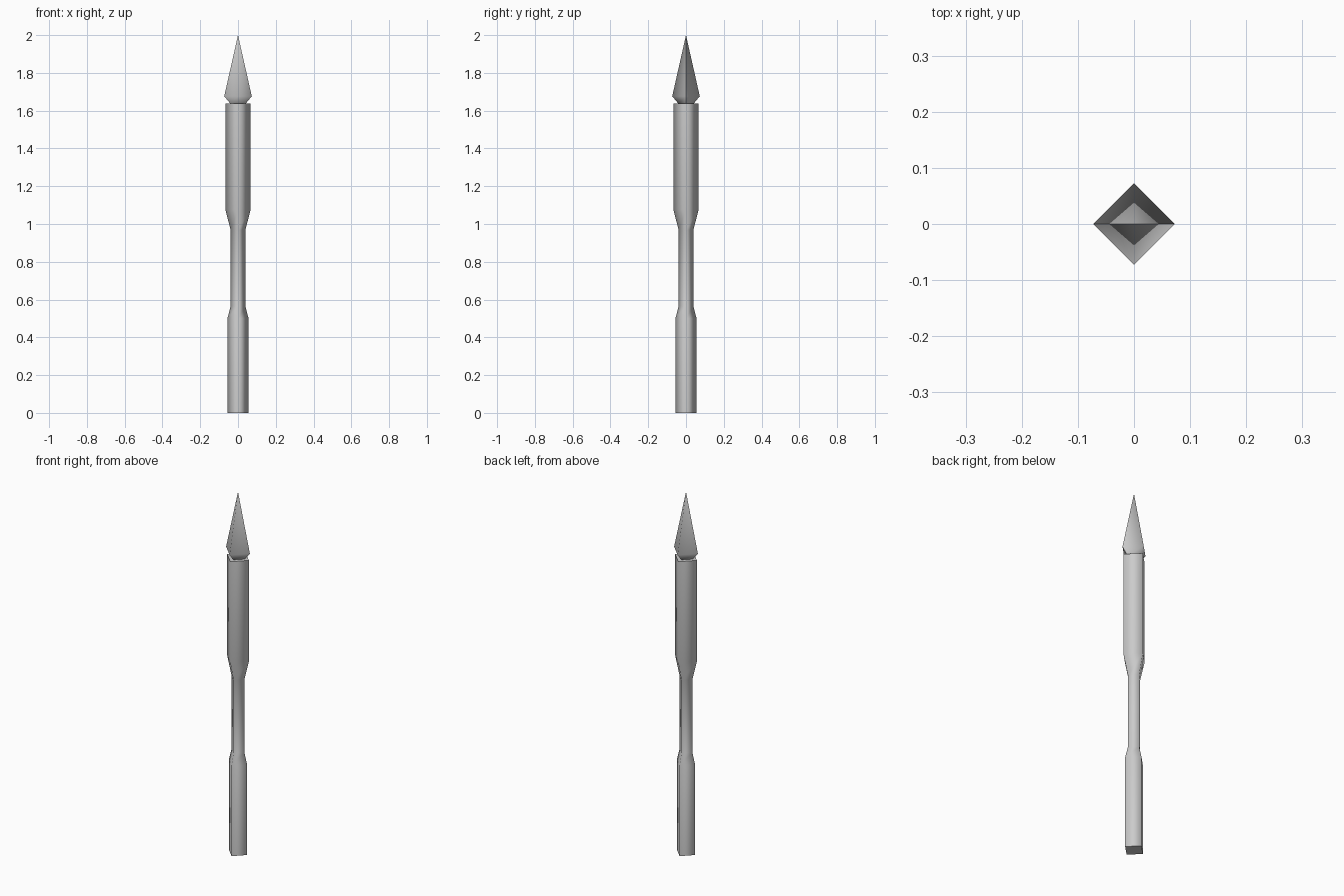
import bpy
import bmesh
from math import cos, sin, pi

SIDES = 4

cube = bpy.data.objects.get("Cube")
if cube:
    bpy.data.objects.remove(cube, do_unlink=True)

# Single plain grey for the whole weapon
grey = bpy.data.materials.new("plain grey")
grey.use_nodes = True
colour = (0.6, 0.6, 0.6, 1)
grey.diffuse_color = colour
grey.node_tree.nodes["Principled BSDF"].inputs["Base Color"].default_value = colour


def lathe(name, profile, is_sharp):
    """Diamond-section solid from (radius, height) pairs; radius 0 ends in a point."""
    bm = bmesh.new()
    rings = []
    for r, z in profile:
        if r == 0:
            rings.append([bm.verts.new((0, 0, z))] * SIDES)
        else:
            angles = [2 * pi * i / SIDES for i in range(SIDES)]
            rings.append([bm.verts.new((r * cos(a), r * sin(a), z)) for a in angles])
    for low, high in zip(rings, rings[1:]):
        for i in range(SIDES):
            j = (i + 1) % SIDES
            corners = [low[i], low[j], high[j], high[i]]
            bm.faces.new(list(dict.fromkeys(corners)))
    # Flat caps on the open ends
    bm.faces.new(rings[0][::-1])
    if profile[-1][0] > 0:
        bm.faces.new(rings[-1])
    bm.normal_update()
    for face in bm.faces:
        face.smooth = len({round(v.co.z, 4) for v in face.verts}) > 1
    for edge in bm.edges:
        caps = any(not f.smooth for f in edge.link_faces)
        edge.smooth = not (caps or is_sharp(edge))
    mesh = bpy.data.meshes.new(name)
    bm.to_mesh(mesh)
    bm.free()
    mesh.materials.append(grey)
    obj = bpy.data.objects.new(name, mesh)
    bpy.context.collection.objects.link(obj)
    return obj


# Shaft: grip, narrow waist and thick upper socket, softly shaded
lathe("shaft",
      [(0.056, 0), (0.056, 0.5), (0.039, 0.565), (0.039, 0.968),
       (0.067, 1.077), (0.067, 1.637)],
      lambda e: False)

# Spear head: front and back halves meet in crisp side ridges
lathe("spear_head",
      [(0.04, 1.637), (0.073, 1.676), (0, 2)],
      lambda e: all(abs(v.co.y) < 0.001 for v in e.verts))
